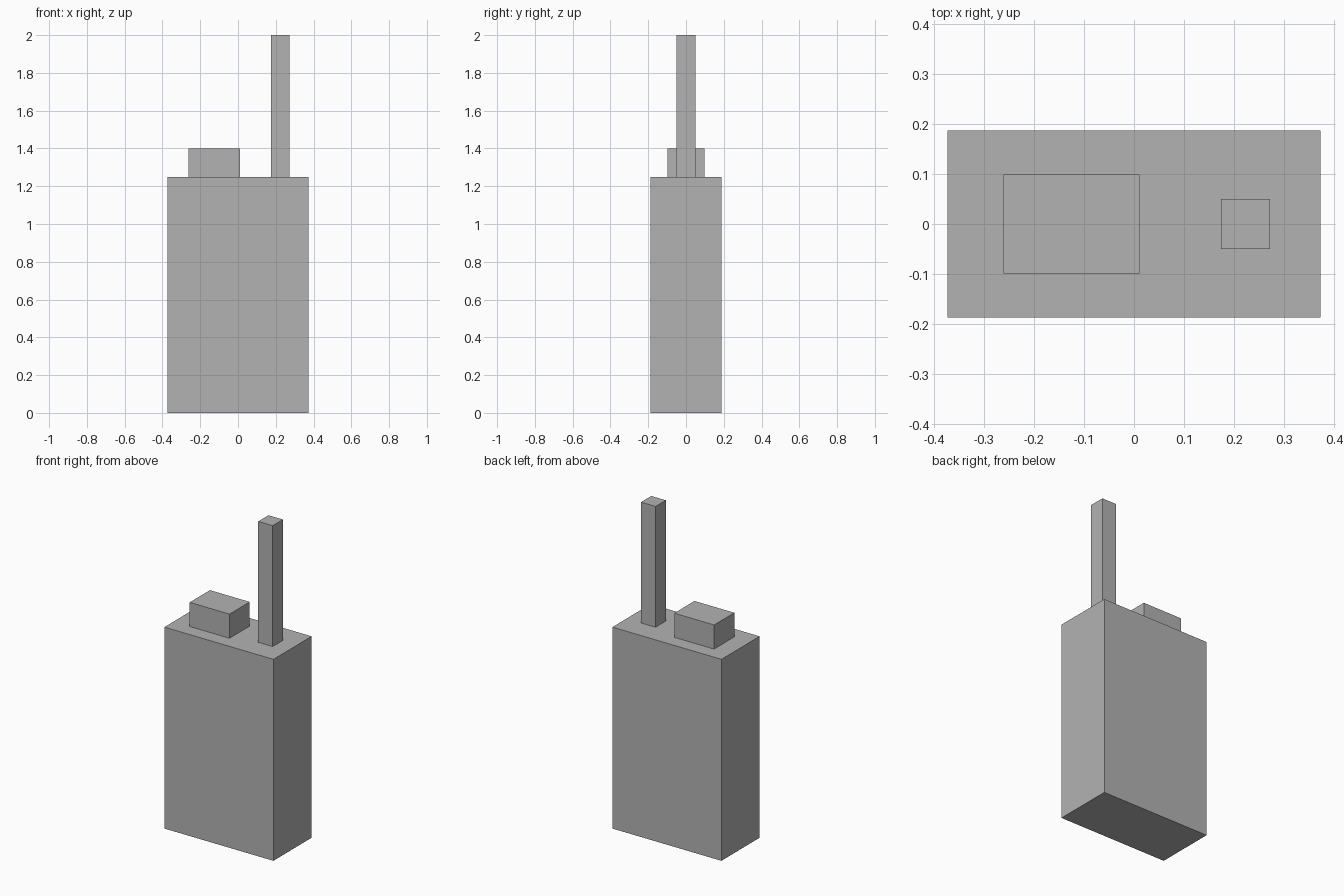
import bpy

if "Cube" in bpy.data.objects:
    bpy.data.objects.remove(bpy.data.objects["Cube"])

grey = bpy.data.materials.new("plain grey")
grey.diffuse_color = (0.45, 0.45, 0.45, 1.0)
grey.use_nodes = True
grey.node_tree.nodes["Principled BSDF"].inputs["Base Color"].default_value = grey.diffuse_color


def box(name, x, y, z):
    """Axis-aligned box from (min, max) extents."""
    bpy.ops.mesh.primitive_cube_add(size=1)
    ob = bpy.context.object
    ob.name = name
    for v in ob.data.vertices:
        v.co = [lo + (c + 0.5) * (hi - lo) for c, (lo, hi) in zip(v.co, (x, y, z))]
    ob.data.materials.append(grey)
    return ob


# Handset case
box("body", (-0.374, 0.374), (-0.187, 0.187), (0, 1.25))
# Control knob on the top
box("knob", (-0.262, 0.011), (-0.099, 0.099), (1.25, 1.40))
# Aerial
box("antenna", (0.174, 0.273), (-0.05, 0.05), (1.25, 2.0))
